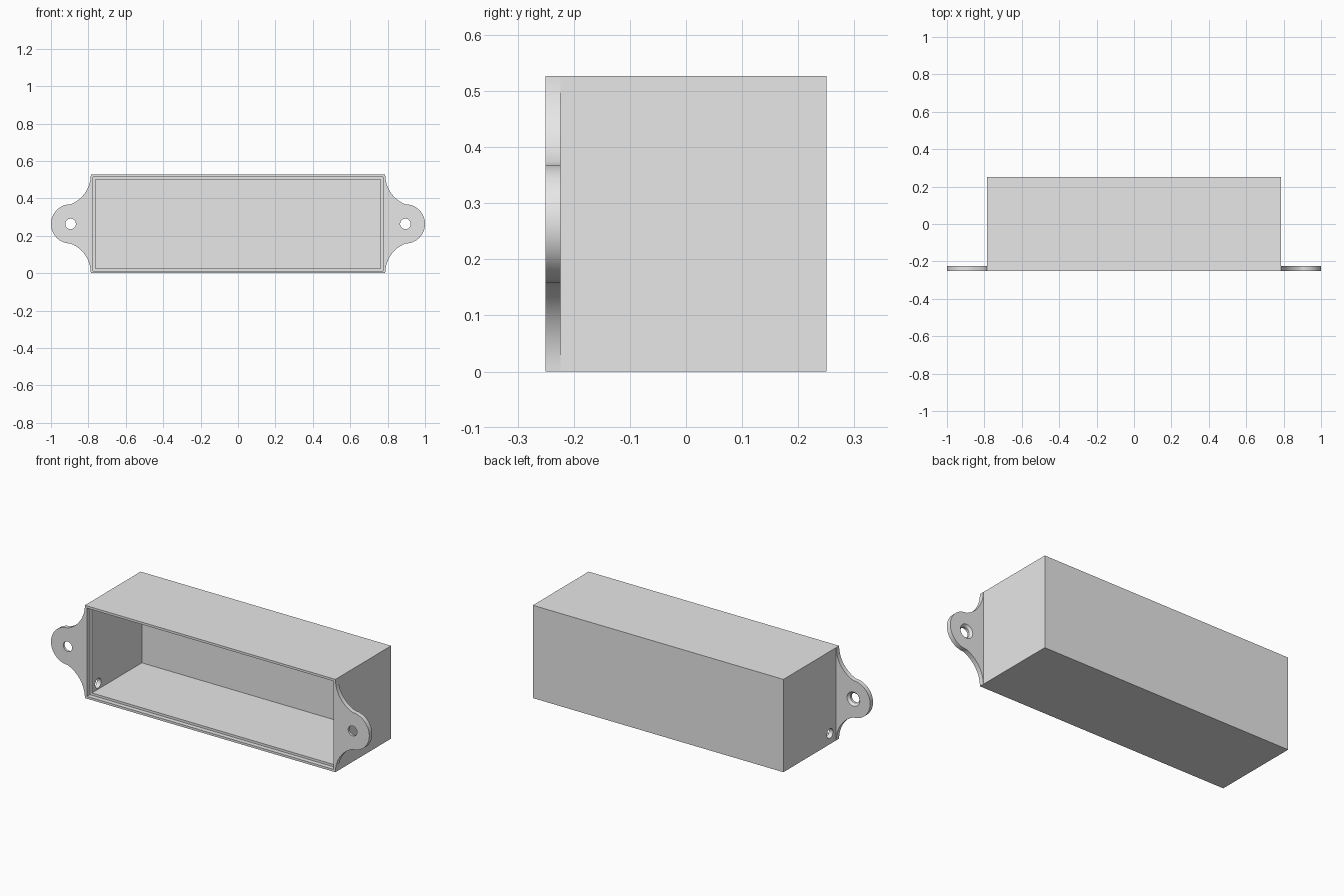
import bpy, bmesh, math
from mathutils import Matrix, Vector

cube = bpy.data.objects.get("Cube")
if cube:
    bpy.data.objects.remove(cube, do_unlink=True)

W, D, H = 0.787, 0.25, 0.527     # half width, half depth, height
T = 0.026                        # wall and ear thickness
MID = H / 2
EAR_X, EAR_R = 0.895, 0.105      # ear centre and radius

grey = bpy.data.materials.new("light_grey")
grey.use_nodes = True
grey.diffuse_color = (0.8, 0.8, 0.8, 1)
grey.node_tree.nodes["Principled BSDF"].inputs["Base Color"].default_value = (0.8, 0.8, 0.8, 1)


def make_object(name, bm):
    bmesh.ops.recalc_face_normals(bm, faces=bm.faces)
    mesh = bpy.data.meshes.new(name)
    bm.to_mesh(mesh)
    bm.free()
    mesh.materials.append(grey)
    obj = bpy.data.objects.new(name, mesh)
    bpy.context.collection.objects.link(obj)
    return obj


def box(name, low, high):
    low, high = Vector(low), Vector(high)
    bm = bmesh.new()
    bmesh.ops.create_cube(bm, size=1, matrix=Matrix.Translation((low + high) / 2)
                          @ Matrix.Diagonal((*(high - low), 1)))
    return make_object(name, bm)


def cone(name, centre, axis, r1, r2, depth):
    """Cone or cylinder whose radius runs from r1 to r2 along the axis."""
    turn = Vector((0, 0, 1)).rotation_difference(Vector(axis)).to_matrix().to_4x4()
    bm = bmesh.new()
    bmesh.ops.create_cone(bm, cap_ends=True, segments=40, radius1=r1, radius2=r2,
                          depth=depth, matrix=Matrix.Translation(centre) @ turn)
    return make_object(name, bm)


def activate(obj):
    bpy.ops.object.select_all(action='DESELECT')
    obj.select_set(True)
    bpy.context.view_layer.objects.active = obj


def cut(obj, cutter):
    activate(obj)
    mod = obj.modifiers.new("cut", 'BOOLEAN')
    mod.operation, mod.solver, mod.object = 'DIFFERENCE', 'EXACT', cutter
    bpy.ops.object.modifier_apply(modifier=mod.name)
    bpy.data.objects.remove(cutter, do_unlink=True)


def smooth(obj):
    activate(obj)
    bpy.ops.object.shade_smooth_by_angle(angle=math.radians(30))


# Hollow case, open at the front, with a stepped rim that seats a cover
case = box("case", (-W, -D, 0), (W, D, H))
half = T / 2
cut(case, box("cavity", (T - W, -D - 0.1, T), (W - T, D - T, H - T)))
cut(case, box("rim_step", (half - W, -D - 0.1, half), (W - half, T - D, H - half)))

# Cable hole low on the right end
cut(case, cone("cable_hole", (-W, -0.168, 0.06), (1, 0, 0), 0.027, 0.027, 0.12))
smooth(case)


def ear_outline():
    """Concave flare from the case corner, then the round tip, then mirrored."""
    dx, dz = EAR_X - W, MID - EAR_R
    r = (dx * dx + dz * dz) / (2 * dx)
    sweep = math.asin(dz / r)
    flare = [(W + r - r * math.cos(sweep * i / 16), H - r * math.sin(sweep * i / 16))
             for i in range(17)]
    tip = [(EAR_X + EAR_R * math.sin(math.pi * i / 32),
            MID + EAR_R * math.cos(math.pi * i / 32)) for i in range(1, 32)]
    return flare + tip + [(x, H - z) for x, z in reversed(flare)]


# Mounting ears with screw holes that widen towards the back
for side, label in ((1, "left"), (-1, "right")):
    bm = bmesh.new()
    face = bm.faces.new([bm.verts.new((side * x, -D, z)) for x, z in ear_outline()])
    ext = bmesh.ops.extrude_face_region(bm, geom=[face])
    bmesh.ops.translate(bm, vec=(0, T, 0),
                        verts=[v for v in ext["geom"] if isinstance(v, bmesh.types.BMVert)])
    ear = make_object(label + "_mounting_ear", bm)
    hole = (side * EAR_X, -D, MID)
    cut(ear, cone("screw_hole", hole, (0, 1, 0), 0.028, 0.028, 0.2))
    cut(ear, cone("countersink", (hole[0], -D + T, MID), (0, 1, 0), 0.028, 0.052, 0.026))
    smooth(ear)
